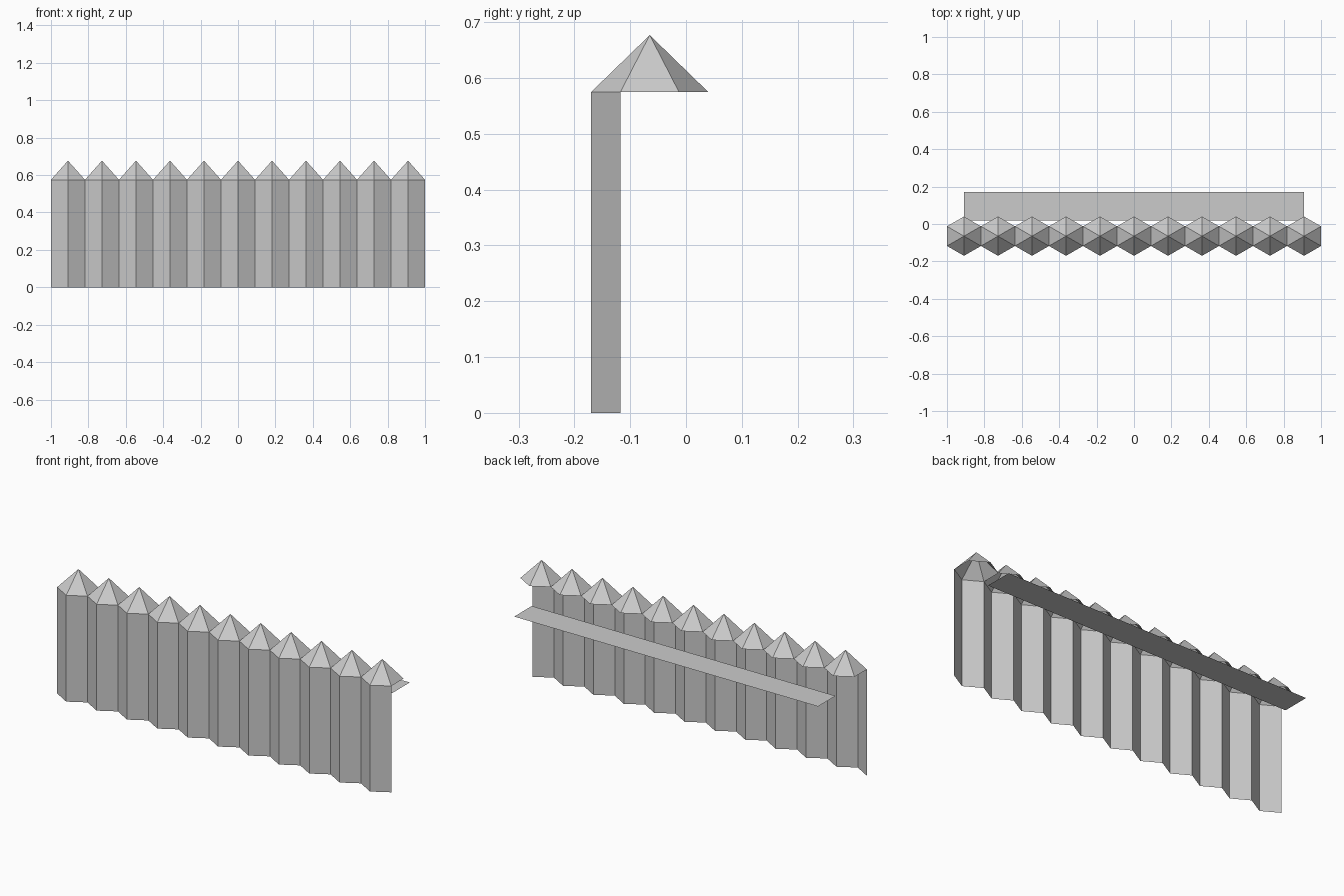
import bpy, bmesh, math

if "Cube" in bpy.data.objects:
    bpy.data.objects.remove(bpy.data.objects["Cube"])

COUNT = 11
STEP = 2.0 / COUNT                              # stake spacing = hexagon width
R = STEP / 2 / math.cos(math.radians(30))       # hexagon radius
YC = -0.17 + R                                  # stake centre line
WALL_H, TIP_H, RAIL_Z = 0.575, 0.677, 0.46


def make_object(name, bm):
    mesh = bpy.data.meshes.new(name)
    bm.to_mesh(mesh)
    bm.free()
    obj = bpy.data.objects.new(name, mesh)
    bpy.context.collection.objects.link(obj)
    return obj


def hexagon(xc, z):
    # counter-clockwise from the left front corner; index 1 is the front corner
    angles = [math.radians(210 + 60 * i) for i in range(6)]
    return [(xc + R * math.cos(a), YC + R * math.sin(a), z) for a in angles]


wall, caps = bmesh.new(), bmesh.new()
for i in range(COUNT):
    xc = -1 + STEP * (i + 0.5)

    # front two faces of each stake
    low = [wall.verts.new(p) for p in hexagon(xc, 0)[:3]]
    high = [wall.verts.new(p) for p in hexagon(xc, WALL_H)[:3]]
    for k in range(2):
        wall.faces.new((low[k], low[k + 1], high[k + 1], high[k]))

    # six-sided pointed tip, open underneath
    ring = [caps.verts.new(p) for p in hexagon(xc, WALL_H)]
    tip = caps.verts.new((xc, YC, TIP_H))
    for k in range(6):
        caps.faces.new((ring[k], ring[(k + 1) % 6], tip))

# join neighbouring stakes into one zigzag wall
bmesh.ops.remove_doubles(wall, verts=wall.verts, dist=1e-4)
make_object("stake_wall", wall)
make_object("stake_tips", caps)

# flat walkway behind the wall
walk = bmesh.new()
hx = 1 - STEP / 2
walk.faces.new([walk.verts.new((x, y, RAIL_Z)) for x, y in
                ((-hx, 0.02), (hx, 0.02), (hx, 0.17), (-hx, 0.17))])
make_object("walkway", walk)
